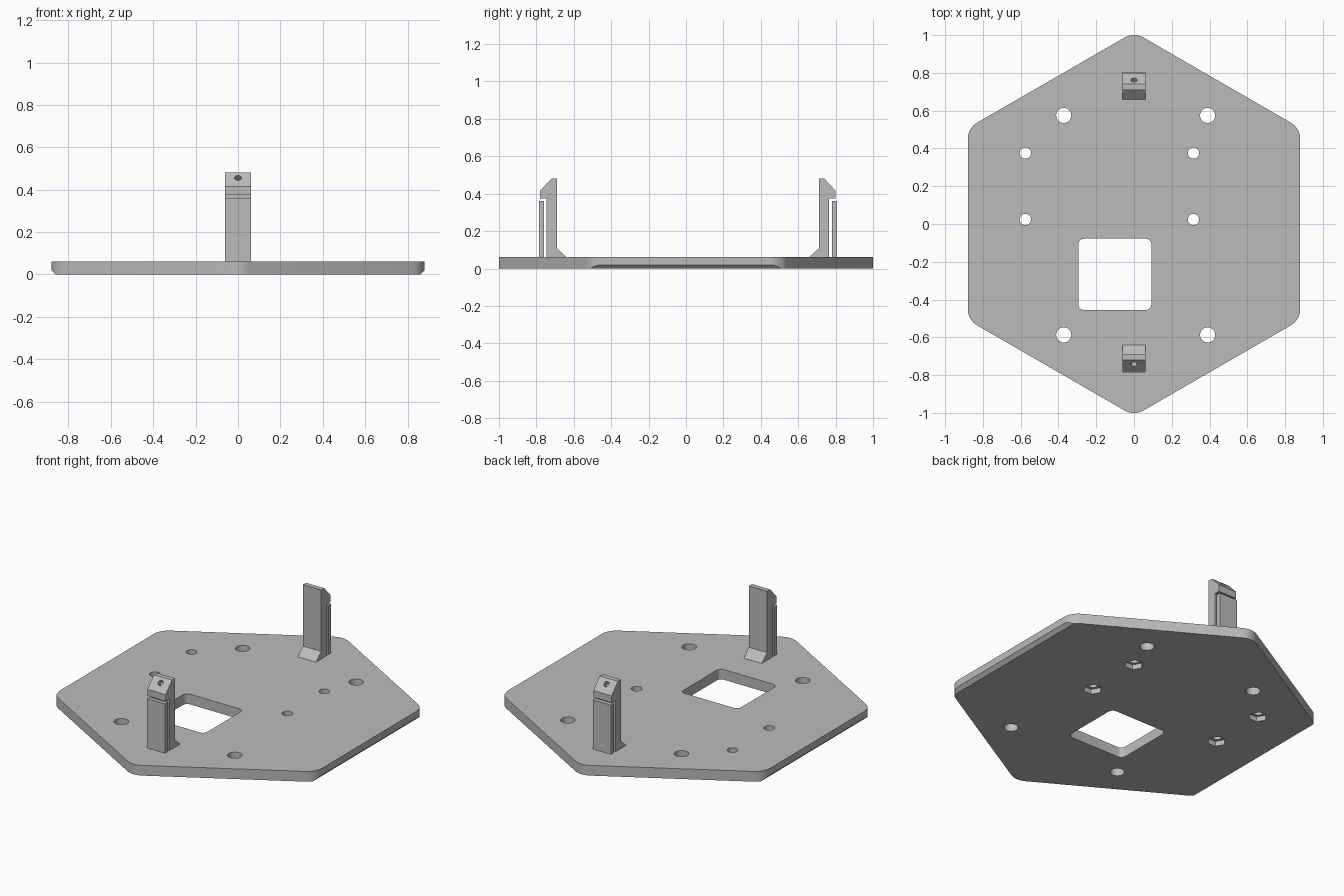
import bpy, bmesh
from math import cos, sin, pi, radians
from mathutils import Vector

if "Cube" in bpy.data.objects:
    bpy.data.objects.remove(bpy.data.objects["Cube"])

grey = bpy.data.materials.new("plain grey")
grey.use_nodes = True
grey.diffuse_color = (0.5, 0.5, 0.5, 1)
grey.node_tree.nodes["Principled BSDF"].inputs["Base Color"].default_value = (0.5, 0.5, 0.5, 1)


def prism(name, points, low, high, place=lambda a, b, h: (a, b, h)):
    """Extrude a 2D outline from low to high along the third axis."""
    bm = bmesh.new()
    rings = [[bm.verts.new(place(a, b, h)) for a, b in points] for h in (low, high)]
    bm.faces.new(rings[0])
    bm.faces.new(rings[1])
    n = len(points)
    for i in range(n):
        j = (i + 1) % n
        bm.faces.new((rings[0][i], rings[0][j], rings[1][j], rings[1][i]))
    bmesh.ops.recalc_face_normals(bm, faces=bm.faces)
    mesh = bpy.data.meshes.new(name)
    bm.to_mesh(mesh)
    bm.free()
    mesh.materials.append(grey)
    obj = bpy.data.objects.new(name, mesh)
    bpy.context.collection.objects.link(obj)
    return obj


def ring(x, y, radius, count, turn=0.0):
    return [(x + radius * cos(turn + 2 * pi * i / count),
             y + radius * sin(turn + 2 * pi * i / count)) for i in range(count)]


def rounded(corners, radius, steps=8):
    """Round every corner of a convex counter-clockwise outline."""
    out = []
    for i, c in enumerate(corners):
        p = Vector(c)
        before = (Vector(corners[i - 1]) - p).normalized()
        after = (Vector(corners[(i + 1) % len(corners)]) - p).normalized()
        half = before.angle(after) / 2
        centre = p + (before + after).normalized() * radius / sin(half)
        sweep = pi - 2 * half
        start = Vector((before.y, -before.x))
        if start.dot(after) > 0:
            start = -start
        for k in range(steps + 1):
            t = sweep * k / steps
            out.append((centre.x + radius * (start.x * cos(t) - start.y * sin(t)),
                        centre.y + radius * (start.x * sin(t) + start.y * cos(t))))
    return out


def cut(target, cutter):
    cutter.hide_render = True
    mod = target.modifiers.new("cut", "BOOLEAN")
    mod.operation = "DIFFERENCE"
    mod.solver = "EXACT"
    mod.object = cutter
    bpy.context.view_layer.objects.active = target
    bpy.ops.object.modifier_apply(modifier=mod.name)
    bpy.data.objects.remove(cutter)


def smooth(obj):
    bpy.ops.object.select_all(action="DESELECT")
    obj.select_set(True)
    bpy.context.view_layer.objects.active = obj
    bpy.ops.object.shade_smooth_by_angle(angle=radians(25))


# Hexagonal base plate with rounded corners
THICK = 0.062
plate = prism("base_plate", rounded(ring(0, 0, 1.016, 6, pi / 6), 0.1), 0, THICK)

# Bevels under the left and right edges
for s in (-1, 1):
    wedge = [(s * 0.85, -0.01), (s * 0.91, -0.01), (s * 0.91, 0.05)]
    cut(plate, prism("edge_cutter", wedge, -1, 1, lambda a, b, h: (a, h, b)))

# Rounded square opening
opening = [(-0.295, -0.455), (0.092, -0.455), (0.092, -0.078), (-0.295, -0.078)]
cut(plate, prism("opening_cutter", rounded(opening, 0.03, 6), -0.1, 0.2))

# Large mounting holes
for x in (-0.372, 0.39):
    for y in (-0.587, 0.575):
        cut(plate, prism("hole_cutter", ring(x, y, 0.04, 32), -0.1, 0.2))

# Small screw holes with hexagonal nut pockets underneath
for x in (-0.575, 0.315):
    for y in (0.024, 0.376):
        cut(plate, prism("screw_cutter", ring(x, y, 0.03, 32), -0.1, 0.2))
        cut(plate, prism("nut_cutter", ring(x, y, 0.053, 6), -0.1, 0.03))
smooth(plate)

# Two clips, the back one a mirrored copy of the front one
HALF = 0.061
post_outline = [(-0.64, THICK), (-0.69, 0.108), (-0.69, 0.48), (-0.72, 0.48),
                (-0.78, 0.415), (-0.78, 0.374), (-0.745, 0.374), (-0.745, THICK)]
strip_outline = [(-0.786, THICK), (-0.76, THICK), (-0.76, 0.361), (-0.786, 0.361)]
slope = Vector((0, -0.065, 0.06)).normalized()
along = Vector((0, slope.z, -slope.y))
spot = Vector((0, -0.742, 0.455))

for label, flip, shift in (("front", 1, 0), ("back", -1, 0.02)):
    def side(a, b, h):
        return (h, flip * a + shift, b)

    def drill(a, b, h):
        p = spot + Vector((a, 0, 0)) + along * b + slope * h
        return (p.x, flip * p.y + shift, p.z)

    post = prism(label + "_clip_post", post_outline, -HALF, HALF, side)
    cut(post, prism("pin_cutter", ring(0, 0, 0.016, 24), -0.03, 0.04, drill))
    smooth(post)
    prism(label + "_clip_strip", strip_outline, -HALF, HALF, side)
